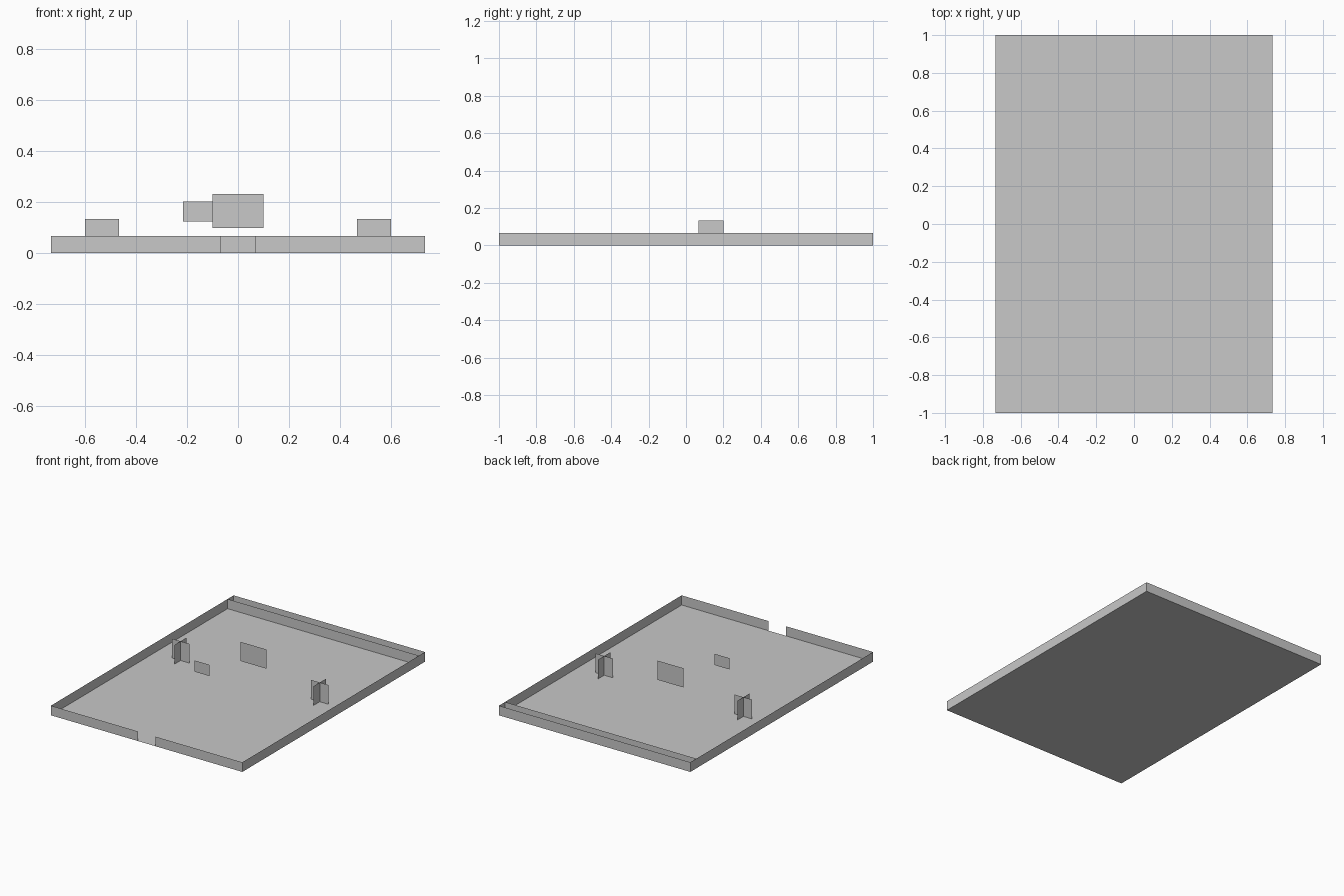
import bpy
from math import pi

cube = bpy.data.objects.get("Cube")
if cube:
    bpy.data.objects.remove(cube, do_unlink=True)

# One grey for everything
grey = bpy.data.materials.new("plain grey")
grey.use_nodes = True
colour = (0.58, 0.58, 0.58, 1)
grey.diffuse_color = colour
grey.node_tree.nodes["Principled BSDF"].inputs["Base Color"].default_value = colour

U = 1 / 15          # layout unit
HALF_X, HALF_Y = 11 * U, 15 * U
WALL = U


def sheet(name, centre, width, depth, rotation=(0, 0, 0)):
    """Flat single-sided panel, width along local x, depth along local y."""
    bpy.ops.mesh.primitive_plane_add(size=1, location=centre, rotation=rotation)
    ob = bpy.context.object
    ob.name = name
    ob.scale = (width, depth, 1)
    ob.data.materials.append(grey)
    return ob


def panel_x(name, x, y, z, width, height):
    """Upright panel running along x."""
    return sheet(name, (x, y, z), width, height, (pi / 2, 0, 0))


def panel_y(name, x, y, z, width, height):
    """Upright panel running along y."""
    return sheet(name, (x, y, z), width, height, (pi / 2, 0, pi / 2))


# Floor and the low plate lying on it
sheet("floor", (0, 0, 0), 2 * HALF_X, 2 * HALF_Y)
sheet("floor_plate", (0, 0, 0.002), 8 * U, 6 * U)

# Back walls, one at the edge and one just inside it
panel_x("back_wall", 0, HALF_Y, WALL / 2, 2 * HALF_X, WALL)
panel_x("inner_back_wall", 0, HALF_Y - U, WALL / 2, 2 * HALF_X, WALL)

# Side walls, front walls with a central gap, and crossed posts
for side, s in (("left", 1), ("right", -1)):
    panel_y(side + "_wall", s * HALF_X, 0, WALL / 2, 2 * HALF_Y, WALL)
    panel_x(side + "_front_wall", s * 6 * U, -HALF_Y, WALL / 2, 10 * U, WALL)
    panel_x(side + "_post_across", s * 8 * U, 2 * U, U, 2 * U, 2 * U)
    panel_y(side + "_post_along", s * 8 * U, 2 * U, U, 2 * U, 2 * U)

# Floating panels
panel_x("large_floating_panel", 0, 0.17, 0.165, 0.2, 0.133)
panel_x("small_floating_panel", -0.157, -0.17, 0.163, 0.117, 0.078)
